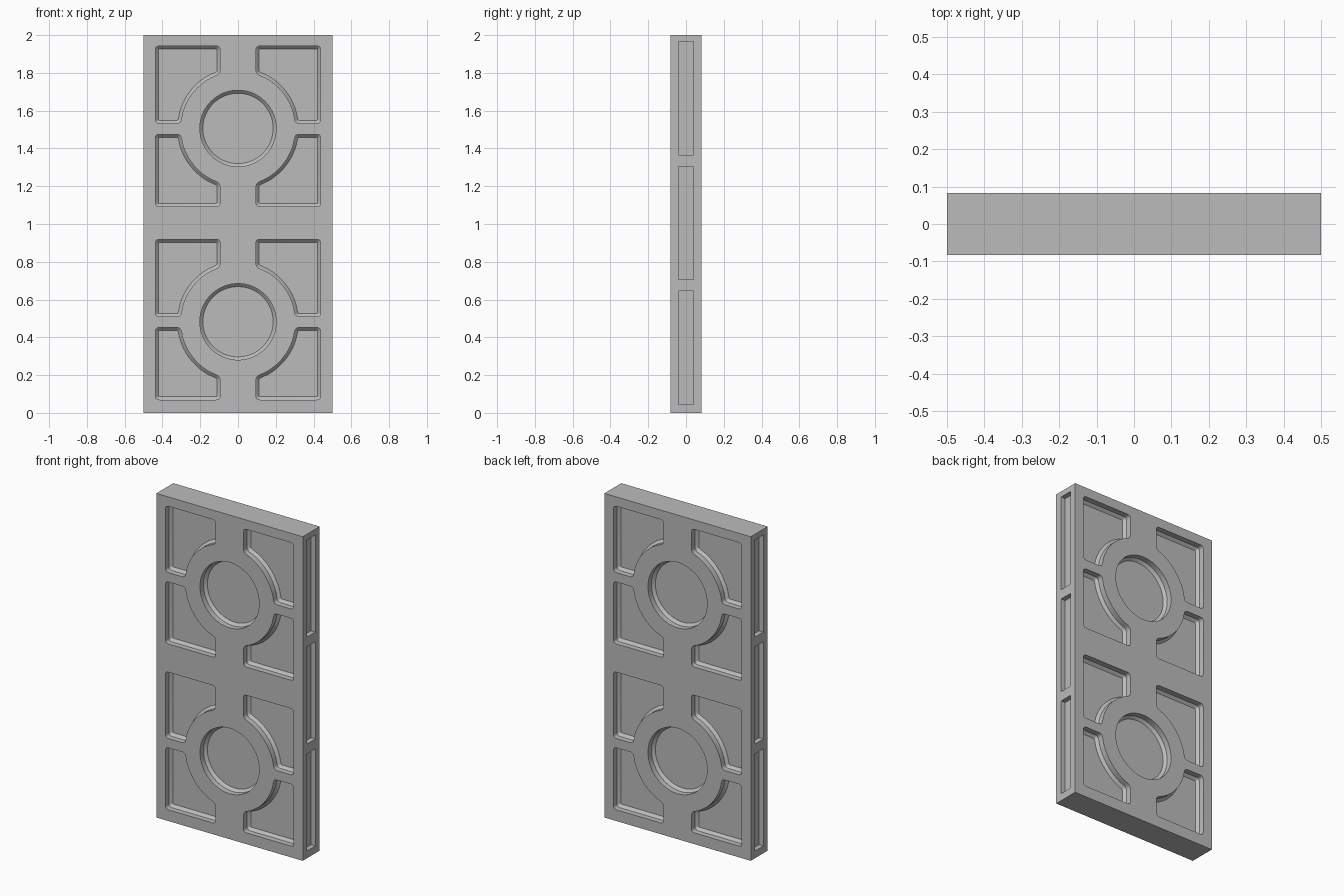
import bpy, bmesh
from math import cos, sin, pi, atan2, sqrt, radians
from mathutils import Vector

W, T, H = 1.0, 0.165, 2.0          # panel size
DEPTH, COVE = 0.05, 0.016          # recess depth and floor chamfer
RING = 0.305                       # radius of the raised ring
HOLE = 0.202                       # radius of the round recess

cube = bpy.data.objects.get("Cube")
if cube:
    bpy.data.objects.remove(cube)

grey = bpy.data.materials.new("stone grey")
grey.use_nodes = True
grey.diffuse_color = (0.5, 0.5, 0.5, 1)
grey.node_tree.nodes["Principled BSDF"].inputs["Base Color"].default_value = (0.5, 0.5, 0.5, 1)


def rounded(points, corners, radius, steps=5):
    """Round the listed corners of an outline with a quadratic curve."""
    out = []
    for i, p in enumerate(points):
        if i not in corners:
            out.append(p)
            continue
        a = p + (points[i - 1] - p).normalized() * radius
        b = p + (points[(i + 1) % len(points)] - p).normalized() * radius
        for k in range(steps + 1):
            t = k / steps
            out.append(a * (1 - t) ** 2 + p * 2 * t * (1 - t) + b * t * t)
    return out


def corner_outline(near, far, inset, arc_steps=20):
    """Corner recess: a rectangle with the ring cut out of its inner corner."""
    x0, x1 = 0.095 + inset, 0.438 - inset
    z0, z1 = near + inset, far - inset
    r = RING + inset
    start, end = atan2(z0, sqrt(r * r - z0 * z0)), atan2(sqrt(r * r - x0 * x0), x0)
    arc = [start + (end - start) * i / arc_steps for i in range(arc_steps + 1)]
    # keep arc points clear of the rounded ends
    arc = [arc[0]] + arc[3:-3] + [arc[-1]]
    pts = [Vector((r * cos(a), r * sin(a))) for a in arc]
    n = len(pts)
    pts += [Vector((x0, z1)), Vector((x1, z1)), Vector((x1, z0))]
    return rounded(pts, {0, n - 1, n, n + 1, n + 2}, max(0.022 - inset, 0.006))


def circle_outline(inset, n=64):
    r = HOLE - inset
    return [Vector((r * cos(2 * pi * i / n), r * sin(2 * pi * i / n))) for i in range(n)]


def loft(bm, rings):
    """Closed solid through matching rings of points."""
    loops = [[bm.verts.new(p) for p in ring] for ring in rings]
    n = len(loops[0])
    for a, b in zip(loops, loops[1:]):
        for i in range(n):
            j = (i + 1) % n
            bm.faces.new((a[i], a[j], b[j], b[i]))
    bm.faces.new(loops[0])
    bm.faces.new(loops[-1])


def recess(bm, outline, cz, sx, sz, side):
    """Recess cutter on the front (-1) or back (+1): straight wall, chamfered floor."""
    levels = [(0, -0.02), (0, DEPTH - COVE), (COVE, DEPTH)]
    loft(bm, [[(sx * p.x, side * (T / 2 - d), cz + sz * p.y) for p in outline(inset)]
              for inset, d in levels])


def box(bm, centre, size):
    made = bmesh.ops.create_cube(bm, size=1)["verts"]
    bmesh.ops.scale(bm, vec=size, verts=made)
    bmesh.ops.translate(bm, vec=centre, verts=made)


def make_object(name, bm):
    bmesh.ops.recalc_face_normals(bm, faces=bm.faces[:])
    mesh = bpy.data.meshes.new(name)
    bm.to_mesh(mesh)
    bm.free()
    mesh.materials.append(grey)
    obj = bpy.data.objects.new(name, mesh)
    bpy.context.collection.objects.link(obj)
    return obj


# Plain slab
bm = bmesh.new()
box(bm, (0, 0, H / 2), (W, T, H))
panel = make_object("wall_panel", bm)

# Cutters for both faces and both narrow sides
bm = bmesh.new()
for side in (-1, 1):
    for cz in (0.4825, 1.506):
        recess(bm, circle_outline, cz, 1, 1, side)
        for sx in (-1, 1):
            recess(bm, lambda i: corner_outline(0.027, 0.436, i), cz, sx, 1, side)
            recess(bm, lambda i: corner_outline(0.031, 0.413, i), cz, sx, -1, side)
    for cz in (0.345, 1.005, 1.665):
        box(bm, (side * W / 2, 0, cz), (0.06, 0.08, 0.6))
cutter = make_object("recess_cutter", bm)

cut = panel.modifiers.new("recesses", "BOOLEAN")
cut.operation = "DIFFERENCE"
cut.solver = "EXACT"
cut.object = cutter
bpy.context.view_layer.objects.active = panel
panel.select_set(True)
bpy.ops.object.modifier_apply(modifier=cut.name)
bpy.data.objects.remove(cutter)
bpy.ops.object.shade_smooth_by_angle(angle=radians(25))
